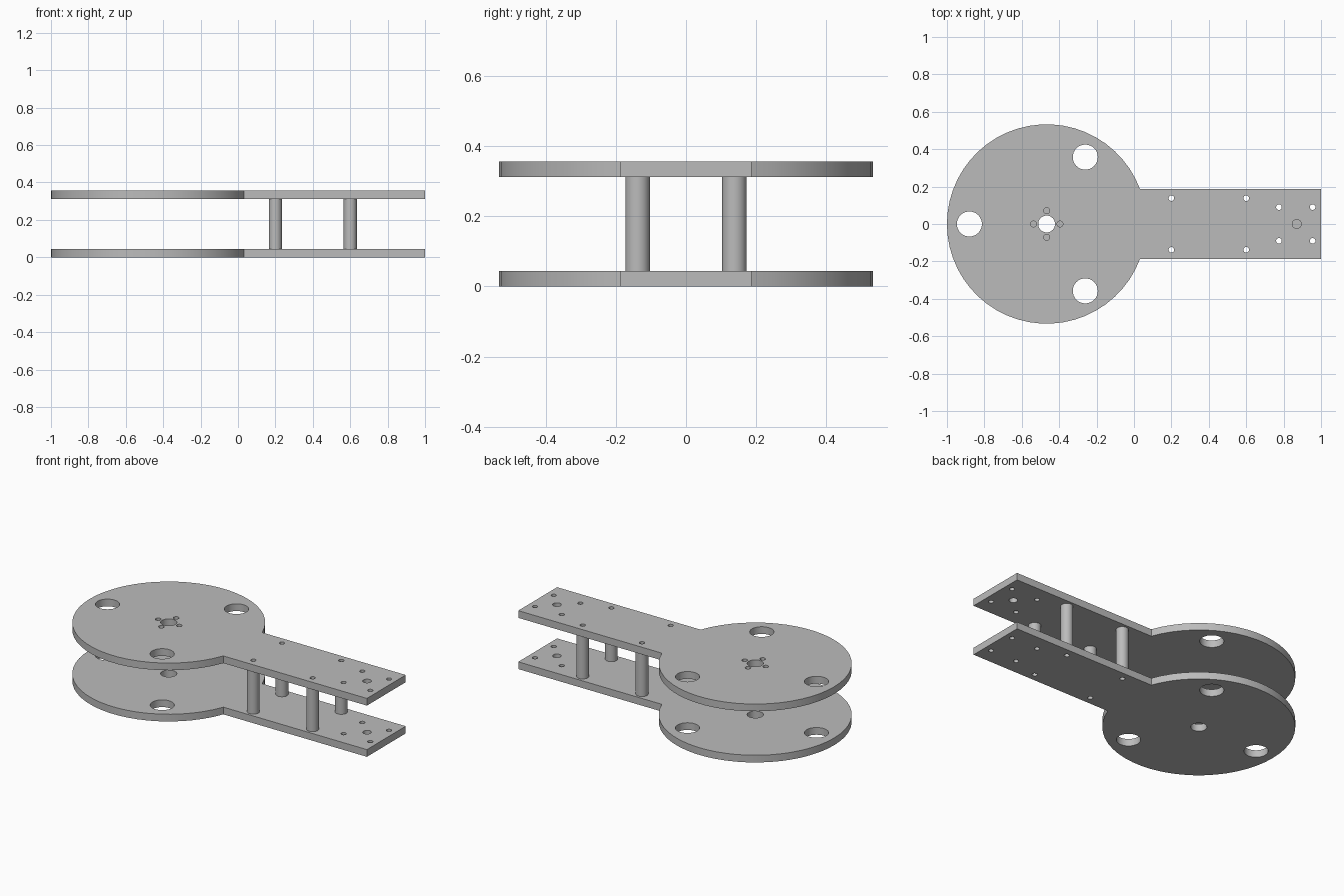
import bpy, bmesh
from math import sin, cos, pi, asin, radians

cube = bpy.data.objects.get("Cube")
if cube:
    bpy.data.objects.remove(cube, do_unlink=True)

# Single grey finish
grey = bpy.data.materials.new("plain_grey")
grey.use_nodes = True
colour = (0.5, 0.5, 0.5, 1)
grey.diffuse_color = colour
grey.node_tree.nodes["Principled BSDF"].inputs["Base Color"].default_value = colour

THICK, TOP_Z, HEIGHT = 0.044, 0.312, 0.356
DISC_X, DISC_R, ARM_W = -0.467, 0.533, 0.187


def circle(x, y, r, n=32):
    return [(x + r * cos(2 * pi * i / n), y + r * sin(2 * pi * i / n)) for i in range(n)]


def extrude_profile(name, loops, z0, z1):
    """Fill an outline (first loop) with holes (other loops) and extrude it."""
    bm = bmesh.new()
    for loop in loops:
        verts = [bm.verts.new((x, y, z0)) for x, y in loop]
        for a, b in zip(verts, verts[1:] + verts[:1]):
            bm.edges.new((a, b))
    bmesh.ops.triangle_fill(bm, edges=bm.edges[:], use_beauty=True, normal=(0, 0, 1))
    base = bm.faces[:]
    new = bmesh.ops.extrude_face_region(bm, geom=base, use_keep_orig=True)["geom"]
    top = [v for v in new if isinstance(v, bmesh.types.BMVert)]
    bmesh.ops.translate(bm, verts=top, vec=(0, 0, z1 - z0))
    bmesh.ops.recalc_face_normals(bm, faces=bm.faces[:])
    mesh = bpy.data.meshes.new(name)
    bm.to_mesh(mesh)
    bm.free()
    mesh.materials.append(grey)
    obj = bpy.data.objects.new(name, mesh)
    bpy.context.collection.objects.link(obj)
    bpy.ops.object.select_all(action='DESELECT')
    obj.select_set(True)
    bpy.context.view_layer.objects.active = obj
    bpy.ops.object.shade_smooth_by_angle(angle=radians(30))
    return obj


# Plate outline: round head running into a straight arm
start = asin(ARM_W / DISC_R)
steps = 48
arc = [start + (2 * pi - 2 * start) * i / steps for i in range(steps + 1)]
outline = [(DISC_X + DISC_R * cos(a), DISC_R * sin(a)) for a in arc]
outline += [(1, -ARM_W), (1, ARM_W)]

# Holes shared by both plates
posts = [(x, y) for x in (0.2, 0.6) for y in (-0.138, 0.138)]
end_holes = [(x, y) for x in (0.775, 0.955) for y in (-0.09, 0.09)]
holes = [circle(x, y, 0.015, 20) for x, y in posts + end_holes]
holes += [circle(DISC_X + 0.413 * cos(a), 0.413 * sin(a), 0.067)
          for a in (pi / 3, pi, -pi / 3)]
holes.append(circle(DISC_X, 0, 0.045))
holes.append(circle(0.87, 0, 0.024))

# Small bolt circle around the hub, upper plate only
bolts = [circle(DISC_X + 0.071 * cos(k * pi / 2), 0.071 * sin(k * pi / 2), 0.016, 20)
         for k in range(4)]

extrude_profile("lower_plate", [outline] + holes, 0, THICK)
extrude_profile("upper_plate", [outline] + holes + bolts, TOP_Z, HEIGHT)

# Floor of the blind recess at the end of the lower arm
extrude_profile("recess_floor", [circle(0.87, 0, 0.024)], 0, THICK / 2)

# Hollow spacer posts between the plates
for i, (x, y) in enumerate(posts):
    extrude_profile(f"spacer_post_{i + 1}",
                    [circle(x, y, 0.035), circle(x, y, 0.015, 20)], THICK, TOP_Z)
